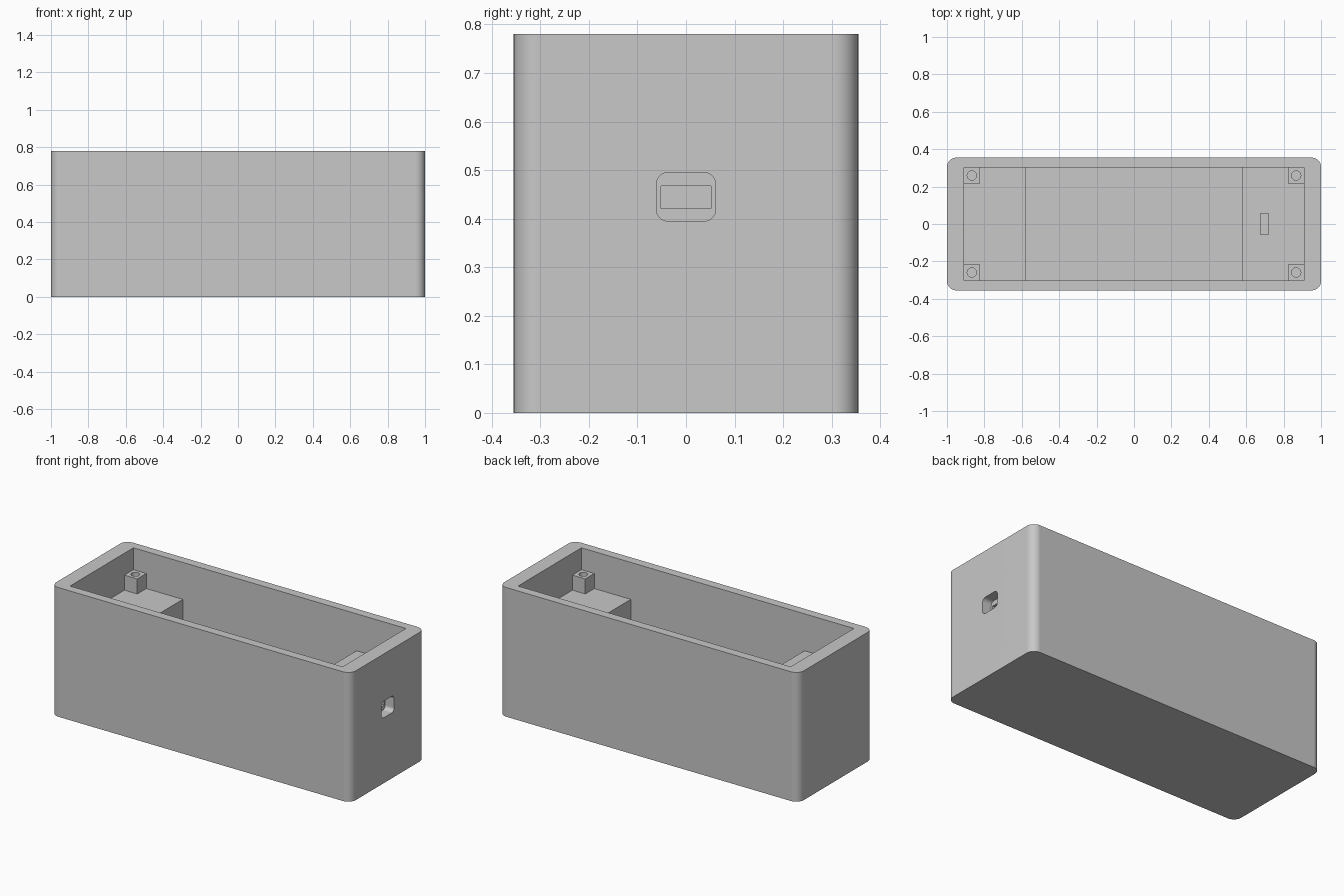
import bpy
import bmesh
from math import cos, sin, pi, radians
from mathutils import Vector

if "Cube" in bpy.data.objects:
    bpy.data.objects.remove(bpy.data.objects["Cube"])

WALL_TOP, FLOOR, LEDGE = 0.78, 0.05, 0.557
HALF_X, HALF_Y = 1.0, 0.355
IN_X, IN_Y, WELL_X = 0.91, 0.302, 0.58
POST, POST_TOP = 0.086, 0.648

grey = bpy.data.materials.new("plain grey")
grey.use_nodes = True
grey.diffuse_color = (0.58, 0.58, 0.58, 1)
grey.node_tree.nodes["Principled BSDF"].inputs["Base Color"].default_value = grey.diffuse_color


def prism(name, outline, direction):
    """Extrude a closed planar outline along a direction."""
    bm = bmesh.new()
    face = bm.faces.new([bm.verts.new(p) for p in outline])
    grown = bmesh.ops.extrude_face_region(bm, geom=[face])["geom"]
    verts = [g for g in grown if isinstance(g, bmesh.types.BMVert)]
    bmesh.ops.translate(bm, verts=verts, vec=Vector(direction))
    bmesh.ops.recalc_face_normals(bm, faces=bm.faces)
    mesh = bpy.data.meshes.new(name)
    bm.to_mesh(mesh)
    bm.free()
    mesh.materials.append(grey)
    obj = bpy.data.objects.new(name, mesh)
    bpy.context.collection.objects.link(obj)
    return obj


def rounded(half_a, half_b, radius, steps=8):
    """Corner-rounded rectangle as 2D points."""
    points = []
    for quarter, (sa, sb) in enumerate([(1, 1), (-1, 1), (-1, -1), (1, -1)]):
        for i in range(steps + 1):
            t = (quarter + i / steps) * pi / 2
            points.append((sa * (half_a - radius) + radius * cos(t),
                           sb * (half_b - radius) + radius * sin(t)))
    return points


def box(name, x, y, z):
    outline = [(x[0], y[0], z[0]), (x[1], y[0], z[0]),
               (x[1], y[1], z[0]), (x[0], y[1], z[0])]
    return prism(name, outline, (0, 0, z[1] - z[0]))


def cut(target, cutter):
    """Subtract the cutter, bake the result and discard the cutter."""
    cutter.hide_render = True
    mod = target.modifiers.new("cut", "BOOLEAN")
    mod.operation, mod.solver, mod.object = "DIFFERENCE", "EXACT", cutter
    graph = bpy.context.evaluated_depsgraph_get()
    baked = bpy.data.meshes.new_from_object(target.evaluated_get(graph))
    target.modifiers.clear()
    target.data = baked
    bpy.data.objects.remove(cutter)


def smooth(obj):
    bpy.ops.object.select_all(action="DESELECT")
    obj.select_set(True)
    bpy.context.view_layer.objects.active = obj
    bpy.ops.object.shade_smooth_by_angle(angle=radians(35))
    obj.modifiers.new("flat sides", "WEIGHTED_NORMAL").keep_sharp = True


# Outer case with rounded upright corners
case = prism("case", [(x, y, 0) for x, y in rounded(HALF_X, HALF_Y, 0.05)],
             (0, 0, WALL_TOP))

# Stepped cavity: wide above the ledges, narrow well between them
steps = [(-WELL_X, FLOOR), (WELL_X, FLOOR), (WELL_X, LEDGE), (IN_X, LEDGE),
         (IN_X, 1), (-IN_X, 1), (-IN_X, LEDGE), (-WELL_X, LEDGE)]
cut(case, prism("cavity", [(x, -IN_Y, z) for x, z in steps], (0, 2 * IN_Y, 0)))

# Port: rounded recess, narrow passage and upright slot through the ledge
recess = [(0.94, y, 0.445 + z) for y, z in rounded(0.061, 0.05, 0.024)]
cut(case, prism("port_recess", recess, (0.1, 0, 0)))
cut(case, box("port_passage", (0.69, 0.96), (-0.051, 0.051), (0.421, 0.467)))
cut(case, box("cable_slot", (0.675, 0.72), (-0.057, 0.057), (0.415, 0.6)))
smooth(case)

# Four screw posts in the corners of the ledges
for x_name, sx in (("left", 1), ("right", -1)):
    for y_name, sy in (("front", -1), ("back", 1)):
        xs = sorted((sx * IN_X, sx * (IN_X - POST)))
        ys = sorted((sy * IN_Y, sy * (IN_Y - POST)))
        post = box(f"{y_name}_{x_name}_screw_post", xs, ys, (LEDGE, POST_TOP))
        cx, cy = sum(xs) / 2, sum(ys) / 2
        ring = [(cx + 0.025 * cos(i * pi / 12), cy + 0.025 * sin(i * pi / 12),
                 LEDGE + 0.005) for i in range(24)]
        cut(post, prism("screw_hole", ring, (0, 0, 0.2)))
        smooth(post)
